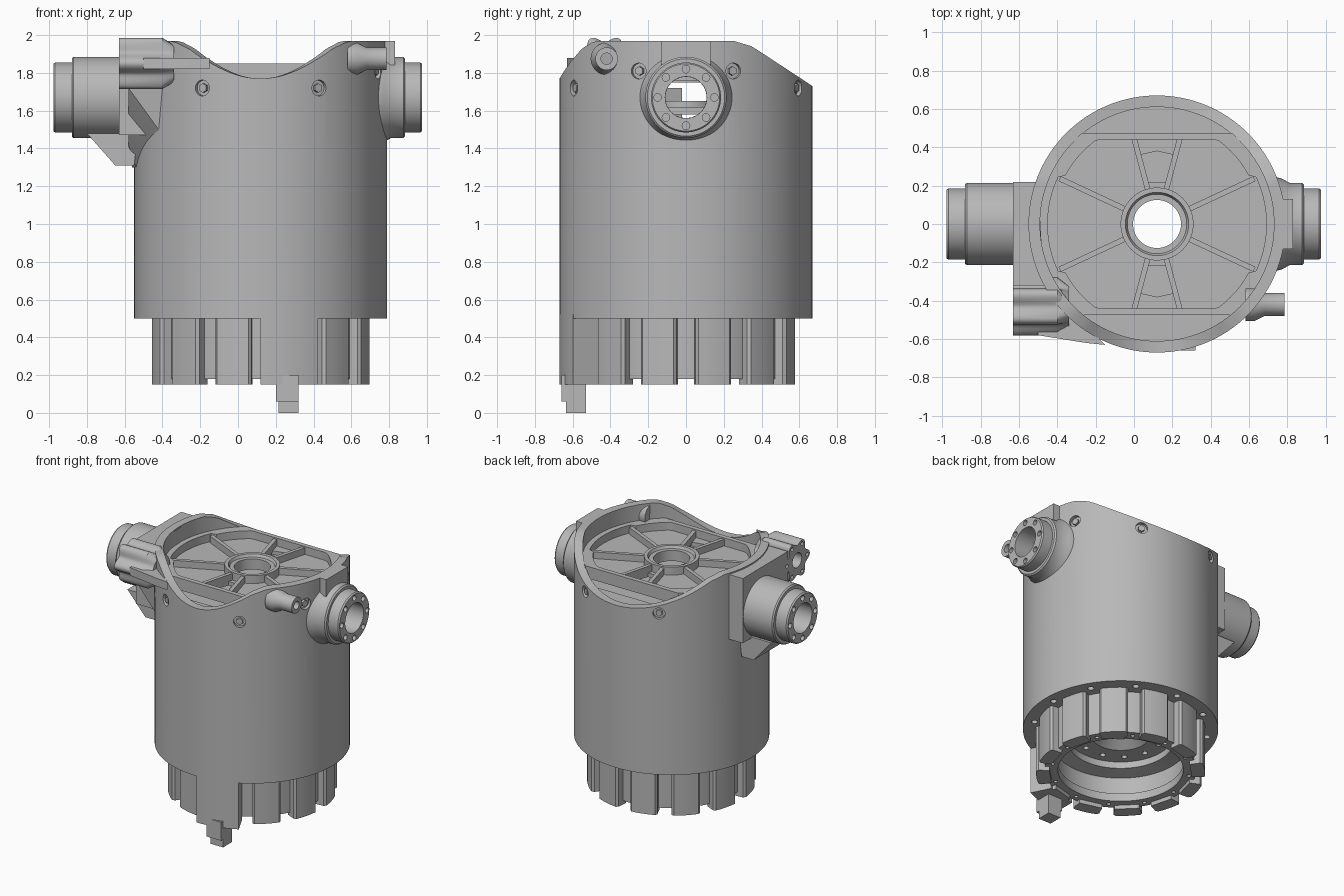
import bpy, bmesh, math
from math import sin, cos, radians, pi
from mathutils import Matrix, Vector

cube = bpy.data.objects.get("Cube")
if cube:
    bpy.data.objects.remove(cube, do_unlink=True)

CX = 0.12      # body axis
PZ = 1.67      # side port height
metal = bpy.data.materials.new("cast grey metal")
metal.use_nodes = True
metal.diffuse_color = (0.48, 0.48, 0.48, 1)
metal.node_tree.nodes["Principled BSDF"].inputs["Base Color"].default_value = (0.48, 0.48, 0.48, 1)


def finish(name, bm):
    bmesh.ops.recalc_face_normals(bm, faces=bm.faces)
    mesh = bpy.data.meshes.new(name)
    bm.to_mesh(mesh)
    bm.free()
    mesh.materials.append(metal)
    ob = bpy.data.objects.new(name, mesh)
    bpy.context.collection.objects.link(ob)
    return ob


def lathe(name, profile, axis="z", origin=(CX, 0, 0), n=96):
    """Closed ring; profile(angle) gives a loop of (radius, height)."""
    bm = bmesh.new()
    rings = []
    for i in range(n):
        a = 2 * pi * i / n
        ring = []
        for r, h in profile(a):
            p = (r * cos(a), r * sin(a), h) if axis == "z" else (h, r * cos(a), r * sin(a))
            ring.append(bm.verts.new(Vector(p) + Vector(origin)))
        rings.append(ring)
    m = len(rings[0])
    for i in range(n):
        a, b = rings[i], rings[(i + 1) % n]
        for j in range(m):
            k = (j + 1) % m
            bm.faces.new((a[j], b[j], b[k], a[k]))
    return finish(name, bm)


def hull(name, pts):
    bm = bmesh.new()
    vs = [bm.verts.new(p) for p in pts]
    res = bmesh.ops.convex_hull(bm, input=vs)
    inner = [g for g in res["geom_interior"] if isinstance(g, bmesh.types.BMVert)]
    bmesh.ops.delete(bm, geom=inner, context="VERTS")
    bmesh.ops.dissolve_limit(bm, angle_limit=0.01, verts=bm.verts, edges=bm.edges)
    return finish(name, bm)


def prism(name, plan, z0, z1):
    return hull(name, [(x, y, z) for x, y in plan for z in (z0, z1)])


def box(name, x0, x1, y0, y1, z0, z1):
    return prism(name, [(x0, y0), (x0, y1), (x1, y0), (x1, y1)], z0, z1)


def polar(r, deg):
    return (CX + r * cos(radians(deg)), r * sin(radians(deg)))


# Saddle-shaped rim height, by depth
RIM = [(-.67, 1.77), (-.645, 1.81), (-.61, 1.86), (-.55, 1.93), (-.49, 1.965),
       (-.45, 1.97), (.25, 1.97), (.35, 1.94), (.67, 1.73)]


def rim(a):
    y = .67 * sin(a)
    for (ya, za), (yb, zb) in zip(RIM, RIM[1:]):
        if y <= yb:
            return za + (zb - za) * max(0, y - ya) / (yb - ya)
    return RIM[-1][1]


def chord(a, r, y):
    """Radius of a circle cut off by two flats."""
    return min(r, y / max(abs(sin(a)), 1e-6))


# Main shell, lower ring and hidden floor
shell = lathe("main_shell", lambda a: [(.50, .5), (.67, .5), (.67, rim(a)), (.61, rim(a)),
                                       (.61, .6), (.50, .6)], n=128)
lower = lathe("lower_ring", lambda a: [(.43, .18), (.52, .18), (.52, .55), (.13, .55), (.13, .5),
                                       (.2, .45), (.36, .45), (.36, .4), (.46, .38), (.46, .24), (.43, .24)])
lathe("inner_floor", lambda a: [(.13, 1.58), (.62, 1.58), (.62, 1.62), (.16, 1.62), (.16, 1.65), (.13, 1.65)])

# Ribbed top plate with flat front and back edges
plate = lathe("top_plate", lambda a: [(.13, 1.76), (chord(a, .615, .475), 1.76),
                                      (chord(a, .615, .475), 1.79), (.13, 1.79)], n=128)


def border(a):
    r_in = chord(a, .57 if abs(cos(a)) > .89 else .54, .44)
    r_out = chord(a, .615, .475)
    return [(r_in, 1.77), (r_out, 1.77), (r_out, 1.85), (r_in, 1.85)]


lathe("plate_border", border, n=128)
lathe("plate_hub", lambda a: [(.125, 1.75), (.19, 1.75), (.19, 1.85), (.165, 1.85),
                              (.155, 1.83), (.125, 1.83)])
segments = lathe("end_shelves", lambda a: [(chord(a, .615, .475) - .02, 1.66), (.64, 1.66), (.64, 1.70),
                                           (chord(a, .615, .475) - .02, 1.70)])
for base in (0, 180):
    for d in (25, 75, 105, 155):
        end = chord(radians(d), .56, .45)
        (x0, y0), (x1, y1) = polar(.18, base + d), polar(end, base + d)
        nx, ny = .014 * -sin(radians(base + d)), .014 * cos(radians(base + d))
        prism("plate_rib", [(x0 + nx, y0 + ny), (x0 - nx, y0 - ny),
                            (x1 + nx, y1 + ny), (x1 - nx, y1 - ny)], 1.78, 1.84)

# Castellated skirt
for k in range(12):
    c = 15 + 30 * k
    plan = [polar(.58, c + d) for d in (-8.5, -4, 0, 4, 8.5)]
    plan += [polar(.565, c - 10), polar(.565, c + 10), polar(.49, c - 10), polar(.49, c + 10)]
    prism("skirt_lobe", plan, .15, .53)

# Front column and foot
arc = [270 + 27 * t / 8 for t in range(9)]
prism("front_column", [polar(.67, d) for d in arc] + [polar(.52, 270), polar(.52, 297)], .15, .52)
box("foot_upper", .2, .32, -.66, -.53, .06, .2)
box("foot_lower", .215, .32, -.635, -.53, 0, .08)

# Side ports
left_port = lathe("left_port", lambda a: [(.11, .74), (.245, .74), (.235, .775), (.215, .81), (.215, .875), (.205, .885),
                                          (.185, .885), (.185, .965), (.178, .975), (.11, .975)],
                  "x", (0, 0, PZ), 64)
right_port = lathe("right_port", lambda a: [(.11, -.50), (.215, -.50), (.215, -.87), (.208, -.88), (.185, -.88),
                                            (.185, -.968), (.178, -.978), (.11, -.978)],
                   "x", (0, 0, PZ), 64)
pad = box("left_port_pad", .735, .83, -.13, .13, 1.7, 1.97)
block = prism("right_port_block", [(-.63, .22), (-.5, .22), (-.52, 0), (-.47, -.32), (-.63, -.32)], 1.47, 1.96)
hull("right_port_gusset", [(x, y, z) for y in (-.18, .12)
                           for x, z in ((-.8, 1.48), (-.65, 1.31), (-.55, 1.31), (-.53, 1.48))])
hull("block_fairing", [(-.58, -.08, 1.72), (-.58, -.42, 1.72), (-.4, -.43, 1.72), (-.42, -.4, 1.5),
                       (-.58, -.2, 1.42), (-.56, -.02, 1.3), (-.54, -.12, 1.3), (-.53, -.02, 1.72)])

# Lobed side flange, its ledge, and the side nozzle
CY, CZ = -.43, 1.85


def flange_loop(a):
    r = .132 + .02 * cos(6 * a)
    return [(.055, -.63), (r, -.63), (r, -.40), (.105, -.34), (.055, -.34)]


flange = lathe("lobed_flange", flange_loop, "x", (0, CY, CZ), 72)
prism("rim_ledge", [(-.5, -.58), (-.25, -.62), (-.15, -.63), (-.2, -.58), (-.36, -.46), (-.5, -.5)], 1.82, 1.88)
lathe("side_nozzle", lambda a: [(.03, .58), (.085, .58), (.085, .63), (.06, .68), (.06, .785),
                                (.03, .785)], "x", (0, -.42, 1.875), 32)

# Cutters: bore, bolt holes and plate pockets
cut = bmesh.new()


def drill(pos, direction, r, depth):
    rot = Vector(direction).to_track_quat("Z", "Y").to_matrix().to_4x4()
    bmesh.ops.create_cone(cut, cap_ends=True, segments=24, radius1=r, radius2=r, depth=depth,
                          matrix=Matrix.Translation(pos) @ rot)


drill((0, 0, PZ), (1, 0, 0), .1095, 2.4)
for k in range(8):
    a = k * pi / 4
    for x in (-.98, .975):
        drill((x, .15 * cos(a), PZ + .15 * sin(a)), (1, 0, 0), .02, .08)
for k in range(6):
    a = k * pi / 3
    drill((-.63, CY + .12 * cos(a), CZ + .12 * sin(a)), (1, 0, 0), .014, .06)
for base, off, z in ((270, 27.5, 1.72), (90, 27.5, 1.72), (0, 22, 1.81)):
    for s in (-1, 1):
        d = base + s * off
        for r, depth in ((.042, .05), (.02, .2)):
            x, y = polar(.67, d)
            if r == .02:
                continue
            drill((x, y, z), (cos(radians(d)), sin(radians(d)), 0), r, depth)
for k in range(12):
    drill((*polar(.60, 30 * k), .5), (0, 0, 1), .022, .1)
    drill((*polar(.475, 30 * k), .18), (0, 0, 1), .014, .06)
    drill((*polar(.29, 30 * k + 15), .45), (0, 0, 1), .02, .06)
cutter = finish("hole_cutter", cut)
cutter.hide_render = True
pockets = []
for s in (-1, 1):
    p = prism("pocket_cutter", [(CX - .045, .22 * s), (CX + .045, .22 * s), (CX + .09, .36 * s),
                                (CX, .38 * s), (CX - .09, .36 * s)], 1.7, 1.9)
    p.hide_render = True
    pockets.append(p)


def subtract(ob, tool):
    mod = ob.modifiers.new("cut", "BOOLEAN")
    mod.operation, mod.solver, mod.object = "DIFFERENCE", "EXACT", tool
    bpy.context.view_layer.objects.active = ob
    bpy.ops.object.modifier_apply(modifier=mod.name)


for ob in (shell, lower, segments, left_port, right_port, pad, block, flange):
    subtract(ob, cutter)
for p in pockets:
    subtract(plate, p)
for tool in [cutter] + pockets:
    bpy.data.objects.remove(tool, do_unlink=True)

# Socket screws in the shell counterbores
for base, off, z in ((270, 27.5, 1.72), (90, 27.5, 1.72), (0, 22, 1.81)):
    for s in (-1, 1):
        d = base + s * off
        rot = Vector((cos(radians(d)), sin(radians(d)), 0)).to_track_quat("Z", "Y").to_matrix().to_4x4()
        bm = bmesh.new()
        bmesh.ops.create_cone(bm, cap_ends=True, segments=6, radius1=.024, radius2=.024, depth=.03,
                              matrix=Matrix.Translation((*polar(.65, d), z)) @ rot)
        finish("shell_screw", bm)

# Smooth shading with sharp edges
bpy.ops.object.select_all(action="DESELECT")
for ob in bpy.context.scene.objects:
    if ob.type == "MESH":
        ob.select_set(True)
        bpy.context.view_layer.objects.active = ob
bpy.ops.object.shade_smooth_by_angle(angle=radians(30))
